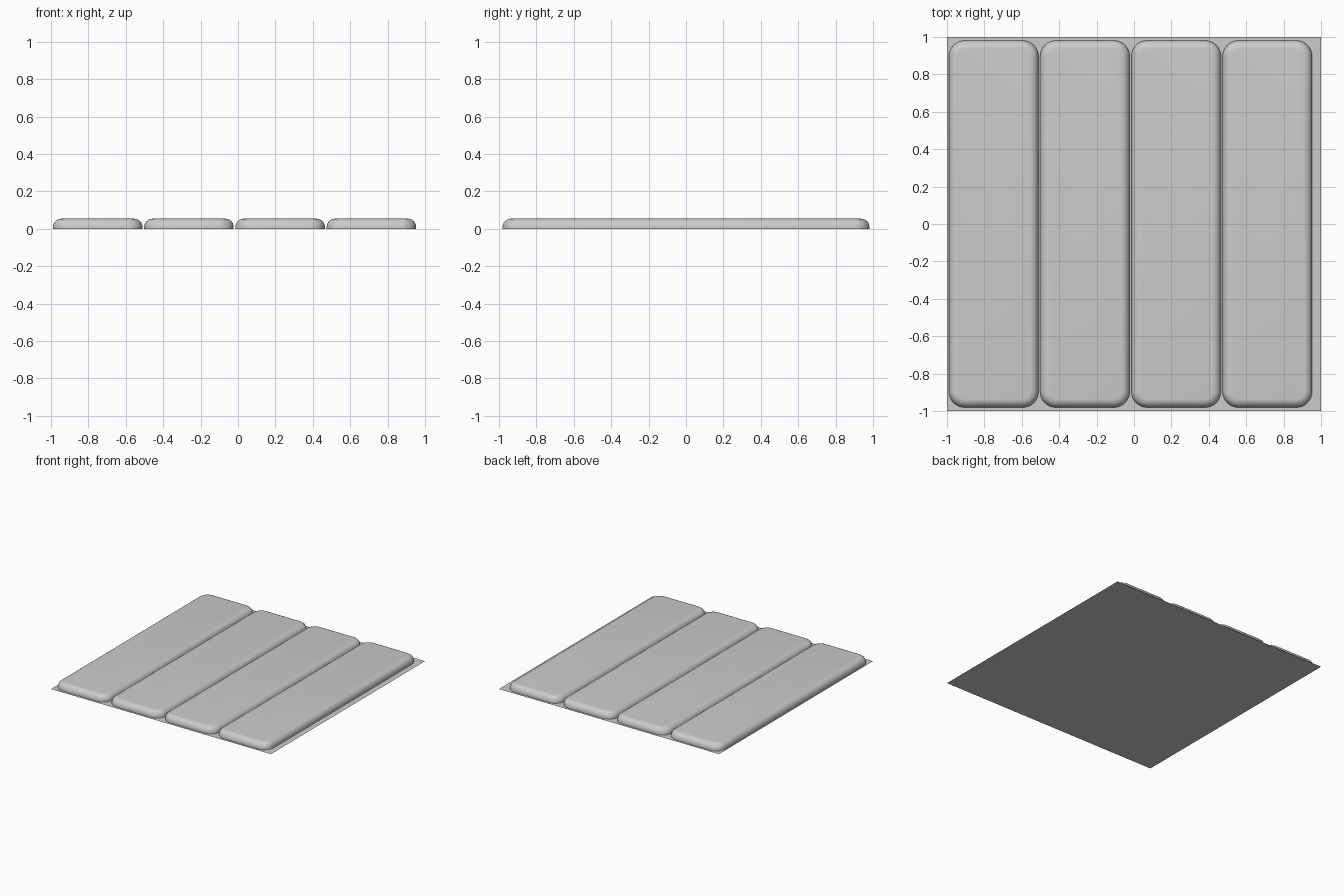
import bpy, bmesh

if "Cube" in bpy.data.objects:
    bpy.data.objects.remove(bpy.data.objects["Cube"])

WIDTH, LENGTH, HEIGHT = 0.479, 1.962, 0.054
PITCH, FIRST_X = 0.4877, -0.75


def add_object(name, bm):
    mesh = bpy.data.meshes.new(name)
    bm.to_mesh(mesh)
    bm.free()
    obj = bpy.data.objects.new(name, mesh)
    bpy.context.collection.objects.link(obj)
    return obj


def plank(name, x):
    bm = bmesh.new()
    bmesh.ops.create_cube(bm, size=1)
    for v in bm.verts:
        v.co.x *= WIDTH
        v.co.y *= LENGTH
        v.co.z = (v.co.z + 0.5) * HEIGHT
    # round the plan corners
    uprights = [e for e in bm.edges if abs(e.verts[0].co.z - e.verts[1].co.z) > 0.01]
    bmesh.ops.bevel(bm, geom=uprights, offset=0.085, segments=8, profile=0.5, affect='EDGES')
    # soften the top rim
    rim = [e for e in bm.edges if all(v.co.z > HEIGHT - 0.001 for v in e.verts)]
    bmesh.ops.bevel(bm, geom=rim, offset=0.045, segments=6, profile=0.5, affect='EDGES')
    bmesh.ops.recalc_face_normals(bm, faces=bm.faces[:])
    obj = add_object(name, bm)
    obj.location.x = x
    bpy.ops.object.select_all(action='DESELECT')
    obj.select_set(True)
    bpy.context.view_layer.objects.active = obj
    bpy.ops.object.shade_smooth_by_angle()


# thin backing sheet under the planks
bm = bmesh.new()
bmesh.ops.create_grid(bm, x_segments=1, y_segments=1, size=1)
add_object("backing_sheet", bm)

# four rounded planks, side by side
for i in range(4):
    plank(f"floor_plank_{i + 1}", FIRST_X + i * PITCH)
